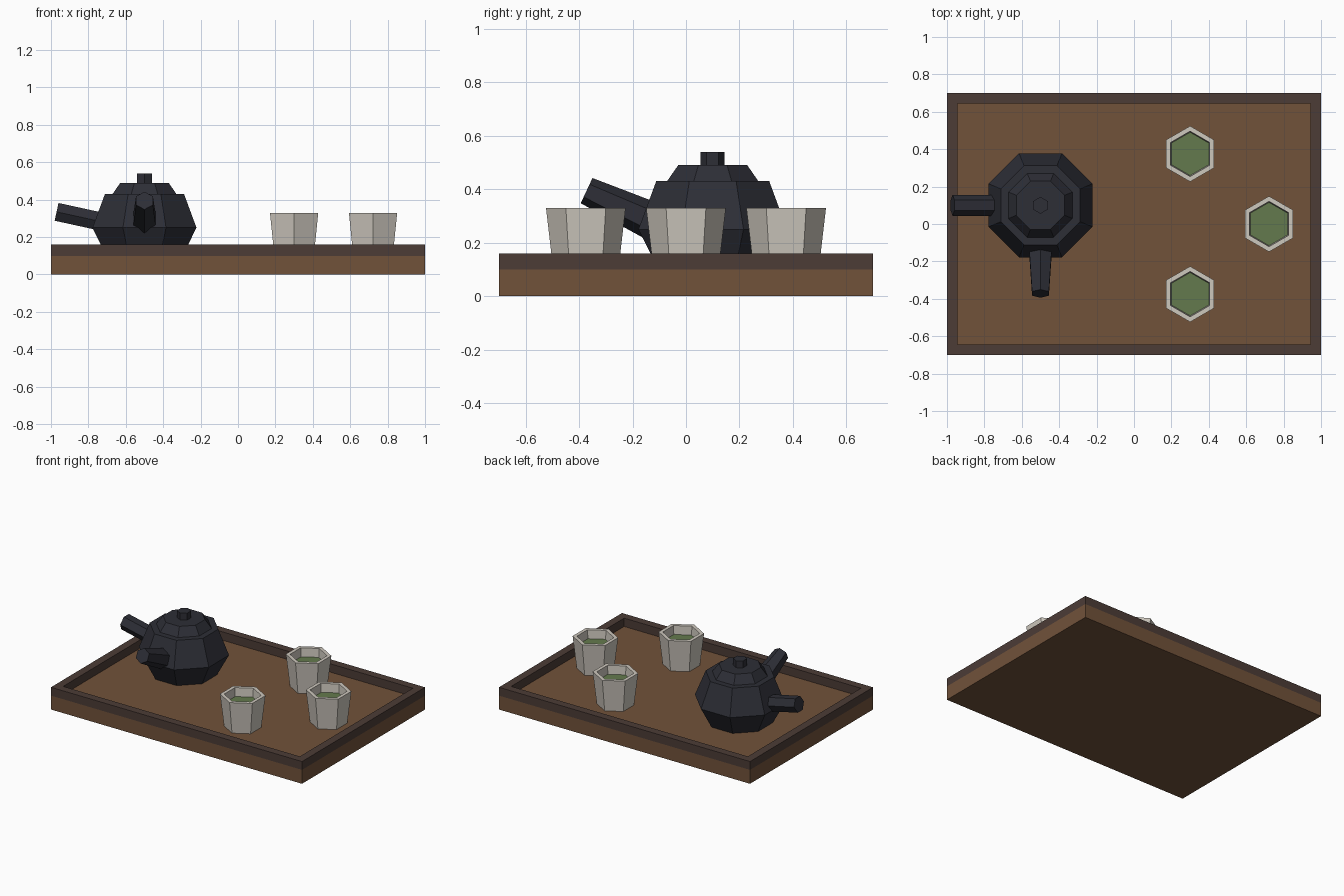
import bpy, bmesh, math
from mathutils import Vector

if "Cube" in bpy.data.objects:
    bpy.data.objects.remove(bpy.data.objects["Cube"])


def material(name, r, g, b):
    lin = [((c / 255 + 0.055) / 1.055) ** 2.4 for c in (r, g, b)]
    m = bpy.data.materials.new(name)
    m.diffuse_color = (*lin, 1)
    m.use_nodes = True
    m.node_tree.nodes["Principled BSDF"].inputs["Base Color"].default_value = m.diffuse_color
    return m


WOOD = material("brown wood", 113, 82, 58)
DARK = material("dark wood", 76, 60, 54)
IRON = material("cast iron", 45, 46, 54)
CLAY = material("pale glaze", 206, 200, 190)
TEA = material("green tea", 100, 122, 77)


def loft(name, rings, mat, closed=False):
    """Skin a list of point rings; cap the ends, or join last to first."""
    bm = bmesh.new()
    loops = [[bm.verts.new(p) for p in ring] for ring in rings]
    n = len(loops[0])
    pairs = list(zip(loops, loops[1:]))
    if closed:
        pairs.append((loops[-1], loops[0]))
    else:
        bm.faces.new(loops[0])
        bm.faces.new(loops[-1])
    for a, b in pairs:
        for i in range(n):
            j = (i + 1) % n
            bm.faces.new((a[i], a[j], b[j], b[i]))
    bmesh.ops.recalc_face_normals(bm, faces=bm.faces)
    me = bpy.data.meshes.new(name)
    bm.to_mesh(me)
    bm.free()
    me.materials.append(mat)
    ob = bpy.data.objects.new(name, me)
    bpy.context.collection.objects.link(ob)
    return ob


def rect(hx, hy, z):
    return [(-hx, -hy, z), (hx, -hy, z), (hx, hy, z), (-hx, hy, z)]


def turned(name, x, y, profile, sides, start, mat):
    """Upright faceted solid from (radius, height) pairs."""
    angles = [start + math.tau * i / sides for i in range(sides)]
    rings = [[(x + r * math.cos(a), y + r * math.sin(a), z) for a in angles]
             for r, z in profile]
    return loft(name, rings, mat)


def hex_tube(name, p0, p1, r0, r1, first, mat):
    """Six-sided tapered bar; 'first' is the direction of its first corner."""
    p0, p1 = Vector(p0), Vector(p1)
    d = (p1 - p0).normalized()
    u = Vector(first)
    u = (u - d * u.dot(d)).normalized()
    v = d.cross(u)
    rings = [[p + r * (math.cos(i * math.pi / 3) * u + math.sin(i * math.pi / 3) * v)
              for i in range(6)] for p, r in ((p0, r0), (p1, r1))]
    return loft(name, rings, mat)


# Tray: solid base with a raised frame
loft("tray_base", [rect(1, 0.7, 0), rect(1, 0.7, 0.10)], WOOD)
loft("tray_rim", [rect(1, 0.7, 0.10), rect(1, 0.7, 0.16),
                  rect(0.943, 0.643, 0.16), rect(0.943, 0.643, 0.10)], DARK, closed=True)

# Teapot: octagonal body and lid, hexagonal knob, handle and spout
PX, PY = -0.5, 0.10
turned("pot_body", PX, PY, [(0.22, 0.10), (0.301, 0.25), (0.229, 0.43)], 8, math.pi / 8, IRON)
turned("pot_lid", PX, PY, [(0.185, 0.43), (0.14, 0.49)], 8, math.pi / 8, IRON)
turned("pot_knob", PX, PY, [(0.045, 0.49), (0.045, 0.54)], 6, math.pi / 2, IRON)
hex_tube("pot_handle", (-0.65, PY, 0.265), (-0.97, PY, 0.335), 0.056, 0.056, (0, 1, 0), IRON)
hex_tube("pot_spout", (PX, -0.05, 0.245), (PX, -0.372, 0.395), 0.077, 0.052, (0, 0, 1), IRON)

# Cups: hollow hexagonal beakers holding tea
for n, (x, y) in enumerate([(0.3, 0.375), (0.3, -0.375), (0.722, 0.0)], 1):
    turned(f"cup_{n}", x, y, [(0.122, 0.10), (0.149, 0.33), (0.121, 0.33), (0.11, 0.20)],
           6, math.pi / 2, CLAY)
    turned(f"tea_{n}", x, y, [(0.109, 0.20), (0.1155, 0.268)], 6, math.pi / 2, TEA)
